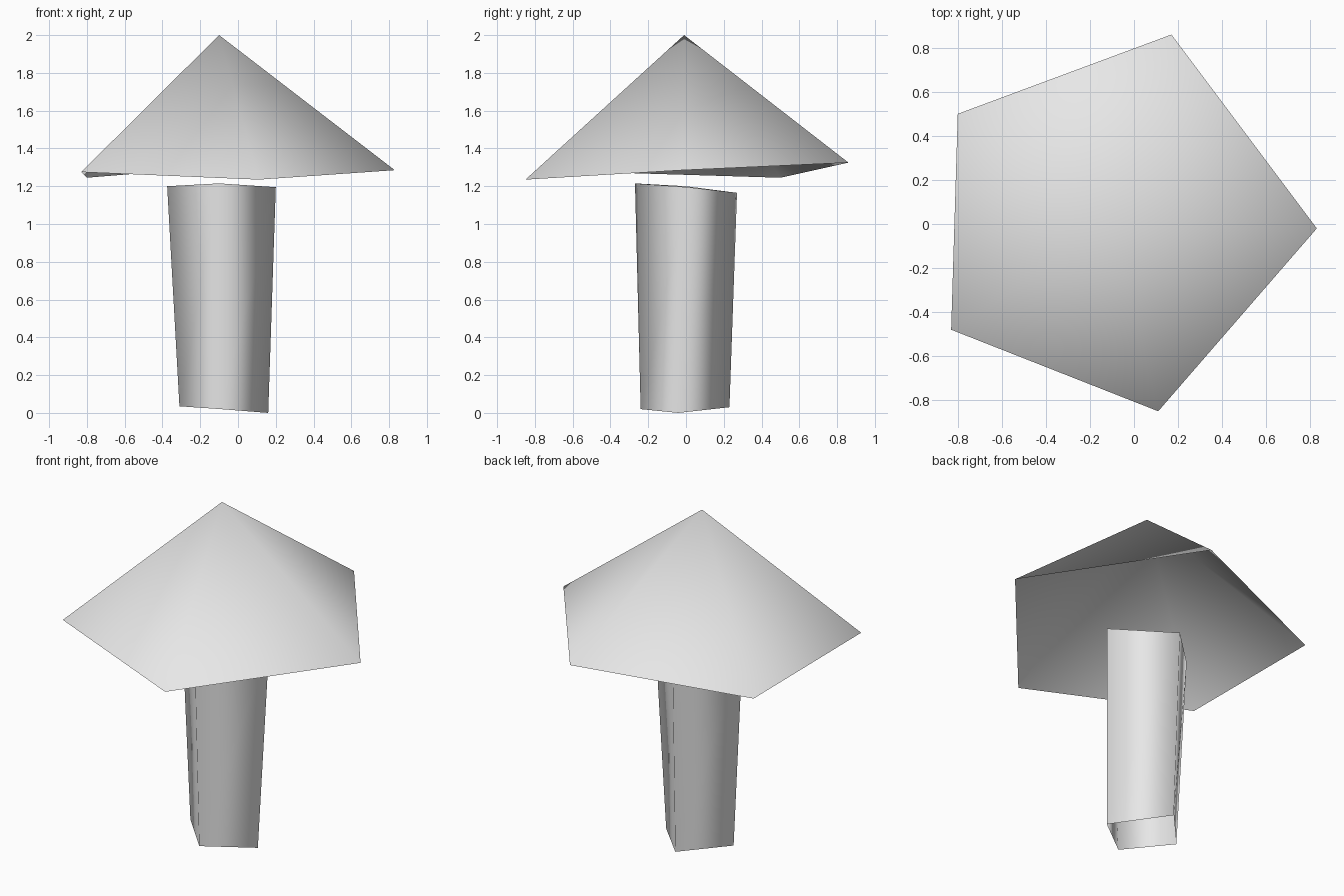
import bpy
import bmesh

default = bpy.data.objects.get("Cube")
if default:
    bpy.data.objects.remove(default, do_unlink=True)

# One plain grey for the whole model
grey = bpy.data.materials.new("light_grey")
grey.use_nodes = True
grey.diffuse_color = (0.8, 0.8, 0.8, 1)
grey.node_tree.nodes["Principled BSDF"].inputs["Base Color"].default_value = (0.8, 0.8, 0.8, 1)


def loft(name, lower, upper):
    """Open smooth shell between two rings; a single upper point makes a cone."""
    bm = bmesh.new()
    low = [bm.verts.new(p) for p in lower]
    top = [bm.verts.new(p) for p in upper]
    n = len(low)
    for i in range(n):
        j = (i + 1) % n
        if len(top) == 1:
            bm.faces.new((low[i], low[j], top[0]))
        else:
            bm.faces.new((low[i], low[j], top[j], top[i]))
    for face in bm.faces:
        face.smooth = True
    mesh = bpy.data.meshes.new(name)
    bm.to_mesh(mesh)
    bm.free()
    mesh.materials.append(grey)
    obj = bpy.data.objects.new(name, mesh)
    bpy.context.collection.objects.link(obj)
    return obj


# Uneven four-sided trunk, open at both ends
loft("trunk",
     [(0.16, -0.04, 0.0), (-0.09, 0.23, 0.03), (-0.31, -0.01, 0.035), (-0.09, -0.24, 0.02)],
     [(0.2, 0.01, 1.195), (-0.1, 0.27, 1.165), (-0.375, 0.0, 1.2), (-0.1, -0.27, 1.215)])

# Uneven five-sided canopy, hollow underneath
loft("canopy",
     [(0.83, -0.02, 1.285), (0.17, 0.86, 1.325), (-0.8, 0.5, 1.245),
      (-0.83, -0.48, 1.275), (0.11, -0.85, 1.235)],
     [(-0.1, -0.01, 2.0)])
